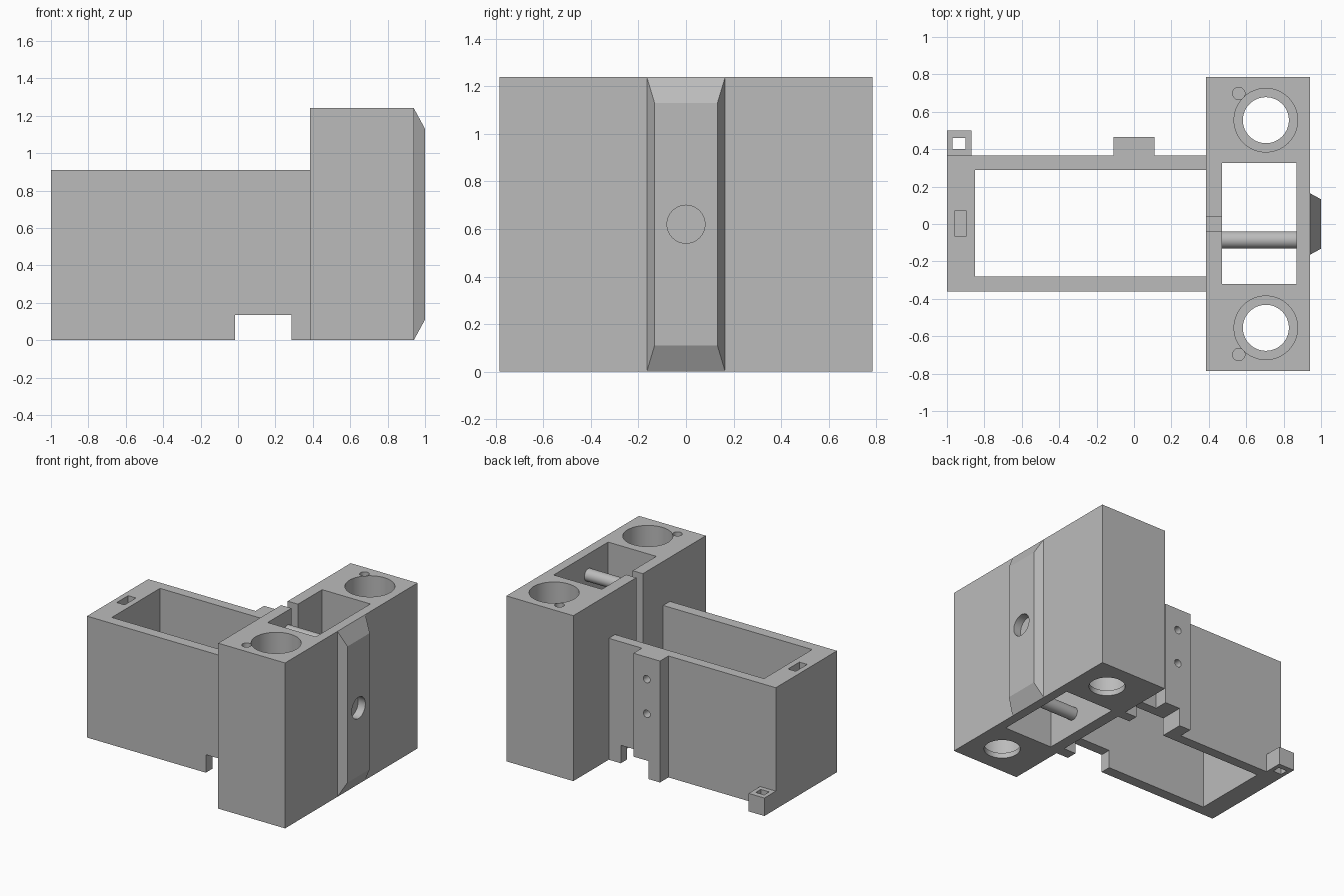
import bpy
import bmesh
from math import radians, pi
from mathutils import Matrix

scene = bpy.context.scene
old = bpy.data.objects.get("Cube")
if old:
    bpy.data.objects.remove(old, do_unlink=True)

# One plain grey for the whole part
GREY = (0.5, 0.5, 0.5, 1.0)
grey = bpy.data.materials.new("plain grey")
grey.use_nodes = True
grey.diffuse_color = GREY
grey.node_tree.nodes["Principled BSDF"].inputs["Base Color"].default_value = GREY


def add_object(name, bm):
    bmesh.ops.recalc_face_normals(bm, faces=bm.faces[:])
    mesh = bpy.data.meshes.new(name)
    bm.to_mesh(mesh)
    bm.free()
    mesh.materials.append(grey)
    obj = bpy.data.objects.new(name, mesh)
    scene.collection.objects.link(obj)
    return obj


def box(name, xs, ys, zs):
    """Box given by its extent along each axis."""
    bm = bmesh.new()
    bmesh.ops.create_cube(bm, size=1)
    for v in bm.verts:
        v.co = [r[0] if c < 0 else r[1] for c, r in zip(v.co, (xs, ys, zs))]
    return add_object(name, bm)


def cylinder(name, axis, span, centre, radius, sides=48):
    """Cylinder along an axis; centre is its place on the other two axes."""
    bm = bmesh.new()
    bmesh.ops.create_cone(bm, cap_ends=True, segments=sides, radius1=radius,
                          radius2=radius, depth=span[1] - span[0])
    mid = sum(span) / 2
    if axis == "x":
        turn, place = Matrix.Rotation(pi / 2, 4, "Y"), (mid, *centre)
    elif axis == "y":
        turn, place = Matrix.Rotation(pi / 2, 4, "X"), (centre[0], mid, centre[1])
    else:
        turn, place = Matrix.Identity(4), (*centre, mid)
    bm.transform(Matrix.Translation(place) @ turn)
    return add_object(name, bm)


def select_only(obj):
    bpy.ops.object.select_all(action="DESELECT")
    obj.select_set(True)
    bpy.context.view_layer.objects.active = obj


def cut(target, cutters):
    select_only(target)
    for cutter in cutters:
        mod = target.modifiers.new("cut", "BOOLEAN")
        mod.operation = "DIFFERENCE"
        mod.solver = "EXACT"
        mod.object = cutter
        bpy.ops.object.modifier_apply(modifier=mod.name)


HEIGHT, WALL_TOP, BORE_Z = 1.24, 0.91, 0.62

# Main solids
tall_block = box("tall_block", (0.385, 0.94), (-0.785, 0.785), (0, HEIGHT))
frame = box("open_frame", (-1, 0.385), (-0.36, 0.365), (0, WALL_TOP))
side_pad = box("side_pad", (-0.11, 0.11), (0.365, 0.465), (0, WALL_TOP))
corner_lug = box("corner_lug", (-1, -0.87), (0.365, 0.5), (0, 0.135))

# Raised rail with bevelled ends and sides
rail = box("tapered_rail", (0.94, 1), (-0.165, 0.165), (0, HEIGHT))
for v in rail.data.vertices:
    if v.co.x > 0.97:
        v.co.y *= 0.8
        v.co.z = 0.11 if v.co.z < 0.5 else 1.13

# Shared cutters
bore = cylinder("bore_cutter", "x", (-1.2, 1.2), (0, BORE_Z), 0.04)
bore_recess = cylinder("bore_recess_cutter", "x", (0.93, 1.2), (0, BORE_Z), 0.08)
foot_notch = box("foot_notch_cutter", (-0.015, 0.285), (-0.6, 0.6), (-0.2, 0.135))
screw_holes = [cylinder("screw_hole_cutter", "y", (0.2, 0.6), (0, z), 0.028, 32)
               for z in (0.485, 0.745)]

# Tall block: pocket, wall slot, guide holes and pin holes
pocket = box("pocket_cutter", (0.47, 0.87), (-0.32, 0.325), (-0.2, 1.5))
wall_slot = box("wall_slot_cutter", (0.2, 0.6), (-0.039, 0.039), (BORE_Z, 1.5))
block_cutters = [pocket, bore, wall_slot]
for side in (-1, 1):
    block_cutters += [
        cylinder("guide_hole_cutter", "z", (-0.2, 0.5), (0.705, side * 0.555), 0.123, 64),
        cylinder("guide_recess_cutter", "z", (0.04, 1.5), (0.705, side * 0.555), 0.17, 64),
        cylinder("pin_hole_cutter", "z", (1.04, 1.5), (0.56, side * 0.698), 0.033, 32),
    ]
cut(tall_block, block_cutters)
cut(rail, [bore, bore_recess])

# Frame: open middle, nut slot in the end wall, foot notches
cavity = box("cavity_cutter", (-0.85, 0.6), (-0.28, 0.29), (-0.2, 1.2))
nut_slot = box("nut_slot_cutter", (-0.96, -0.895), (-0.065, 0.07), (0.55, 1.2))
cut(frame, [cavity, bore, nut_slot, foot_notch] + screw_holes)
cut(side_pad, [foot_notch] + screw_holes)

lug_hole = box("lug_hole_cutter", (-0.97, -0.9), (0.4, 0.46), (-0.2, 0.4))
cut(corner_lug, [lug_hole])

# Cross rods in the pocket
rods = [cylinder(name, "x", (0.47, 0.87), (-0.085, z), 0.046)
        for name, z in (("lower_rod", 0.155), ("upper_rod", 1.085))]

# Remove the cutters, then shade
for obj in [o for o in scene.objects if "_cutter" in o.name]:
    bpy.data.objects.remove(obj, do_unlink=True)
for obj in [tall_block, frame, side_pad, corner_lug, rail] + rods:
    select_only(obj)
    bpy.ops.object.shade_smooth_by_angle(angle=radians(25))
